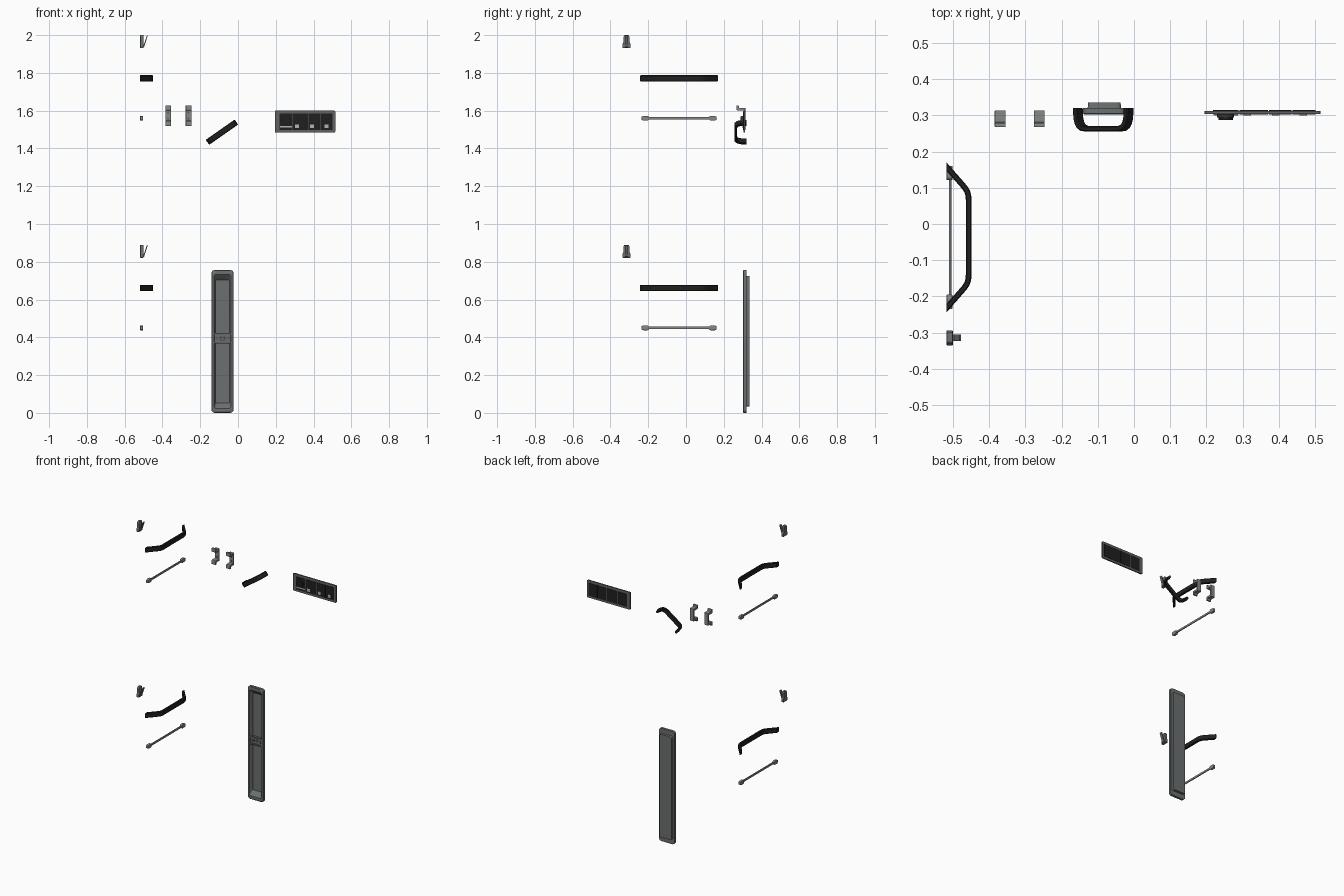
import bpy, bmesh, math
from mathutils import Vector, Matrix

if "Cube" in bpy.data.objects:
    bpy.data.objects.remove(bpy.data.objects["Cube"])


def material(name, v):
    m = bpy.data.materials.new(name)
    m.diffuse_color = (v[0], v[1], v[2], 1)
    m.use_nodes = True
    m.node_tree.nodes["Principled BSDF"].inputs["Base Color"].default_value = m.diffuse_color
    return m


BLACK = material("black_rubber", (0.014, 0.014, 0.015))
DARK = material("dark_grey", (0.035, 0.036, 0.037))
FRAME = material("frame_grey", (0.12, 0.127, 0.127))
GREY = material("metal_grey", (0.15, 0.163, 0.163))
STEEL = material("light_metal", (0.24, 0.25, 0.25))
LIGHT = material("label_grey", (0.45, 0.46, 0.46))


def finish(name, bm, mat, bevel=0, smooth=False):
    bmesh.ops.remove_doubles(bm, verts=bm.verts, dist=1e-6)
    bmesh.ops.recalc_face_normals(bm, faces=bm.faces)
    me = bpy.data.meshes.new(name)
    bm.to_mesh(me)
    bm.free()
    me.materials.append(mat)
    ob = bpy.data.objects.new(name, me)
    bpy.context.collection.objects.link(ob)
    if bevel:
        mod = ob.modifiers.new("bevel", 'BEVEL')
        mod.width = bevel
        mod.segments = 2
    if smooth:
        bpy.ops.object.select_all(action='DESELECT')
        ob.select_set(True)
        bpy.context.view_layer.objects.active = ob
        bpy.ops.object.shade_smooth_by_angle(angle=math.radians(35))
    return ob


def loft(name, rings, mat, bevel=0, smooth=False):
    """Skin equal-length rings of points and cap both ends."""
    bm = bmesh.new()
    vs = [[bm.verts.new(p) for p in r] for r in rings]
    n = len(rings[0])
    for a, b in zip(vs, vs[1:]):
        for i in range(n):
            j = (i + 1) % n
            bm.faces.new((a[i], a[j], b[j], b[i]))
    bm.faces.new(vs[0])
    bm.faces.new(vs[-1])
    return finish(name, bm, mat, bevel, smooth)


def prism(name, pts, axis, a, b, mat, bevel=0, smooth=False):
    """Extrude a profile: (y,z) along x, or (x,z) along y."""
    put = (lambda p, t: (t, p[0], p[1])) if axis == 'x' else (lambda p, t: (p[0], t, p[1]))
    return loft(name, [[put(p, t) for p in pts] for t in (a, b)], mat, bevel, smooth)


def box(name, x0, x1, y0, y1, z0, z1, mat, bevel=0):
    return prism(name, [(x0, z0), (x1, z0), (x1, z1), (x0, z1)], 'y', y0, y1, mat, bevel)


def disc(name, x, z, r, y0, y1, mat, n=20):
    pts = [(x + r * math.cos(2 * math.pi * i / n), z + r * math.sin(2 * math.pi * i / n)) for i in range(n)]
    return prism(name, pts, 'y', y0, y1, mat, 0, True)


def rounded(cx, cz, hw, hh, r, seg=5):
    pts = []
    for k, (sx, sz) in enumerate(((1, 1), (-1, 1), (-1, -1), (1, -1))):
        for i in range(seg + 1):
            a = math.pi / 2 * (k + i / seg)
            pts.append((cx + sx * (hw - r) + r * math.cos(a), cz + sz * (hh - r) + r * math.sin(a)))
    return pts


def grab_handle(name, half, thick, height, matrix):
    """Sweep a chamfered strap along a mirrored path; feet are trimmed on the wall plane."""
    path = [Vector(p) for p in half] + [Vector((-u, w)) for u, w in reversed(half)]
    t, h, c = thick / 2, height / 2, 0.003
    prof = [(t, -h + c), (t, h - c), (t - c, h), (-t + c, h), (-t, h - c), (-t, -h + c), (-t + c, -h), (t - c, -h)]
    rings = []
    for i, p in enumerate(path):
        d0 = (p - path[max(i - 1, 0)]).normalized()
        d1 = (path[min(i + 1, len(path) - 1)] - p).normalized()
        d = (d0 + d1).normalized()
        nrm = Vector((d.y, -d.x))
        ring = []
        for o, z in prof:
            q = p + nrm * o
            if i in (0, len(path) - 1):
                q -= d * (q.y / d.y)
            ring.append(matrix @ Vector((q.x, q.y, z)))
        rings.append(ring)
    return loft(name, rings, BLACK, 0, True)


# Left wall, upper and lower sets: hook, grab handle, rail
long_path = [(0.195, 0), (0.152, 0.038), (0.138, 0.050), (0.127, 0.057), (0.116, 0.060), (0.104, 0.061)]
for tag, dz in (("upper", 0), ("lower", -1.11)):
    z, y = 1.931 + dz, -0.315
    side = [(0.021, 0), (0.021, 0.022), (0.017, 0.028), (0.016, 0.06), (0.011, 0.069)]
    outline = [(y + a, z + b) for a, b in side] + [(y - a, z + b) for a, b in reversed(side)]
    prism(tag + "_hook_base", outline, 'x', -0.518, -0.501, GREY, 0.002)
    prong = [(-0.503, z + 0.004), (-0.497, z + 0.006), (-0.478, z + 0.066), (-0.482, z + 0.068),
             (-0.498, z + 0.02), (-0.503, z + 0.02)]
    prism(tag + "_hook_prong", prong, 'y', y - 0.009, y + 0.009, GREY)

    m = Matrix(((0, 1, 0, -0.518), (1, 0, 0, -0.037), (0, 0, 1, 1.771 + dz), (0, 0, 0, 1)))
    grab_handle(tag + "_grab_handle", long_path, 0.016, 0.033, m)

    z = 1.56 + dz
    box(tag + "_rail", -0.512, -0.505, -0.215, 0.14, z - 0.007, z + 0.007, STEEL, 0.002)
    for s in (-1, 1):
        cap = [(0.158, 0.006), (0.166, 0.013), (0.188, 0.013), (0.198, 0.009)]
        pts = [(-0.037 + s * a, z + b) for a, b in cap] + [(-0.037 + s * a, z - b) for a, b in reversed(cap)]
        prism(tag + "_rail_mount", pts, 'x', -0.518, -0.502, STEEL, 0.002)

# Pair of C-shaped brackets on the back wall
for x in (-0.370, -0.262):
    top = [(0.314, 0.041), (0.281, 0.041), (0.279, 0.054), (0.268, 0.054), (0.268, 0.032), (0.272, 0.027), (0.304, 0.027)]
    zc = 1.5735
    prism("bracket", [(a, zc + b) for a, b in top] + [(a, zc - b) for a, b in reversed(top)],
          'x', x - 0.015, x + 0.015, STEEL, 0.0015)
    for dz in (-0.016, 0.016):
        disc("bracket_screw", x, zc + dz, 0.006, 0.301, 0.305, FRAME, 12)

# Tilted grab handle on the back wall
short_path = [(0.086, 0), (0.084, 0.028), (0.081, 0.040), (0.075, 0.050), (0.066, 0.056), (0.052, 0.058)]
rot = Matrix.Rotation(math.radians(-35), 4, 'Y')
base = Matrix(((1, 0, 0, 0), (0, -1, 0, 0), (0, 0, 1, 0), (0, 0, 0, 1)))
grab_handle("tilted_grab_handle", short_path, 0.015, 0.032,
            Matrix.Translation((-0.085, 0.321, 1.486)) @ rot @ base)

# Tall recessed tray, one skin from recess floor round to the back box
cx, cz = -0.082, 0.3785
layers = [(0.330, 0.036, 0.326, 0.006), (0.306, 0.042, 0.350, 0.010), (0.302, 0.045, 0.355, 0.012),
          (0.302, 0.055, 0.3745, 0.016), (0.305, 0.0585, 0.3785, 0.018), (0.321, 0.0585, 0.3785, 0.018),
          (0.321, 0.046, 0.346, 0.010), (0.336, 0.045, 0.345, 0.010)]
loft("recessed_tray", [[(p, y, q) for p, q in rounded(cx, cz, w, h, r)] for y, w, h, r in layers], GREY, 0, True)

# Latch bridge across the tray
box("latch_bridge", cx - 0.044, cx + 0.044, 0.308, 0.331, 0.372, 0.418, GREY)
for z in (0.372, 0.418):
    box("latch_edge", cx - 0.048, cx + 0.048, 0.303, 0.312, z - 0.004, z + 0.004, FRAME)
box("latch_plate", cx - 0.016, cx + 0.016, 0.304, 0.309, 0.380, 0.408, FRAME, 0.002)
for s in (-1, 1):
    disc("latch_knob", cx + s * 0.030, 0.395, 0.009, 0.302, 0.309, FRAME, 14)
    disc("latch_screw", cx + s * 0.010, 0.398, 0.004, 0.302, 0.305, DARK, 10)

# Control panel with dark fields on both sides
prism("panel_frame", rounded(0.355, 1.542, 0.160, 0.058, 0.005, 2), 'y', 0.304, 0.313, FRAME)
edges = [0.217, 0.290, 0.372, 0.437, 0.503]
for a, b in zip(edges, edges[1:]):
    box("panel_field", a + 0.0015, b - 0.0015, 0.302, 0.315, 1.498, 1.584, BLACK)
disc("panel_dial_rim", 0.253, 1.548, 0.024, 0.294, 0.303, DARK, 24)
disc("panel_dial", 0.253, 1.548, 0.020, 0.288, 0.295, BLACK, 24)
box("panel_strip", 0.223, 0.287, 0.300, 0.303, 1.511, 1.519, LIGHT)
for x in (0.313, 0.392, 0.468):
    box("panel_label", x - 0.010, x + 0.010, 0.300, 0.303, 1.508, 1.528, LIGHT)
